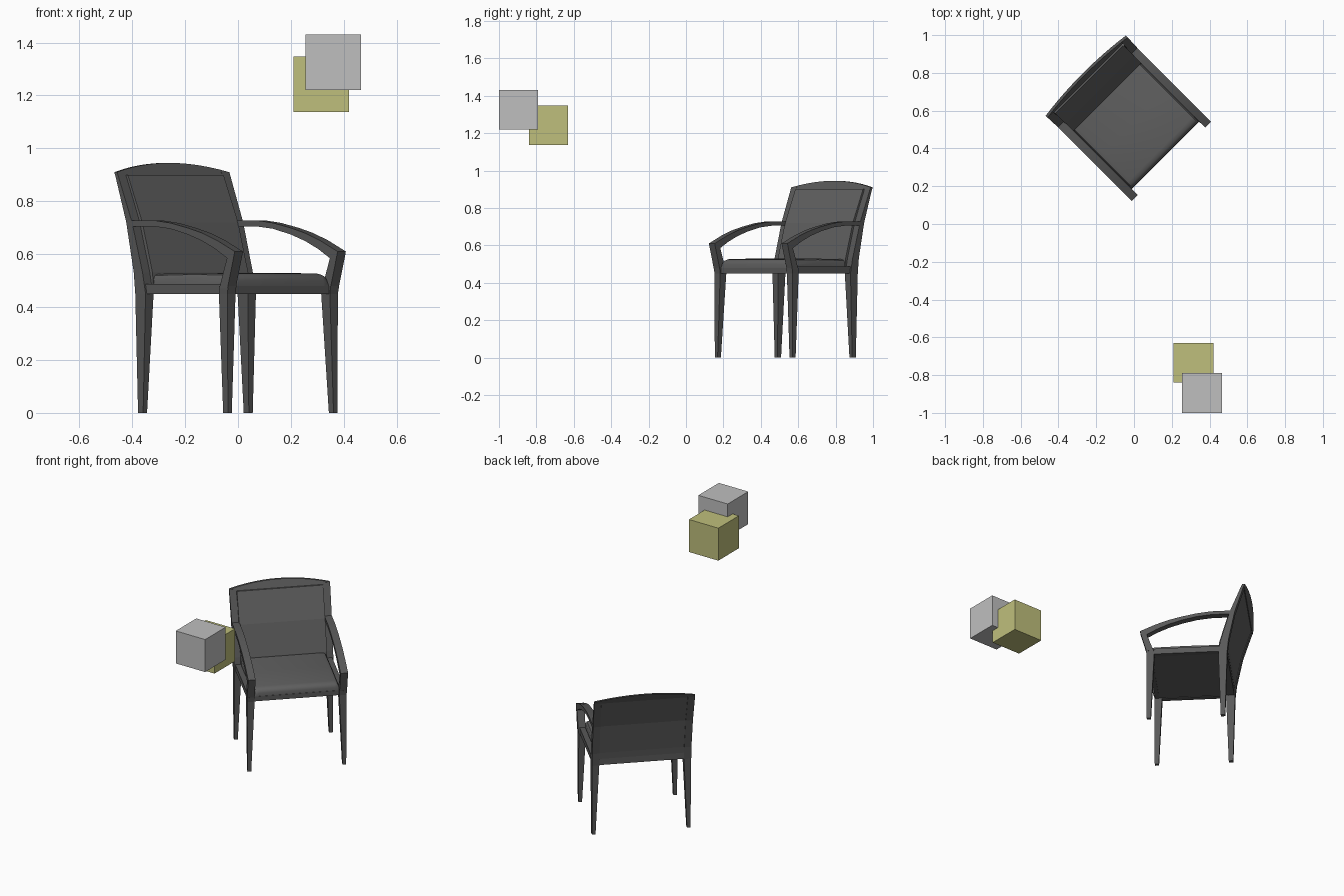
import bpy, bmesh, math
from mathutils import Matrix

if "Cube" in bpy.data.objects:
    bpy.data.objects.remove(bpy.data.objects["Cube"], do_unlink=True)


def material(name, r, g, b):
    m = bpy.data.materials.new(name)
    m.use_nodes = True
    m.diffuse_color = (r, g, b, 1)
    m.node_tree.nodes["Principled BSDF"].inputs["Base Color"].default_value = (r, g, b, 1)
    return m


FRAME = material("dark grey wood", 0.10, 0.10, 0.10)
FABRIC = material("grey fabric", 0.115, 0.115, 0.115)
GREY = material("light grey", 0.52, 0.52, 0.52)
YELLOW = material("dull yellow", 0.52, 0.52, 0.2)

# The chair is turned 45 degrees and stands behind the blocks
PLACE = Matrix.Translation((0.265, 0.265, 0)) @ Matrix.Rotation(math.pi / 4, 4, "Z")


def finish(name, bm, mat, matrix=PLACE, smooth=False):
    bmesh.ops.recalc_face_normals(bm, faces=bm.faces)
    me = bpy.data.meshes.new(name)
    bm.to_mesh(me)
    bm.free()
    me.materials.append(mat)
    ob = bpy.data.objects.new(name, me)
    bpy.context.collection.objects.link(ob)
    ob.matrix_world = matrix
    if smooth:
        bpy.ops.object.select_all(action="DESELECT")
        ob.select_set(True)
        bpy.context.view_layer.objects.active = ob
        bpy.ops.object.shade_smooth_by_angle(angle=math.radians(35))
    return ob


def loft(name, rings, mat, smooth=False):
    """Skin a list of equal rings of points and cap both ends."""
    bm = bmesh.new()
    rows = [[bm.verts.new(p) for p in ring] for ring in rings]
    n = len(rows[0])
    for a, b in zip(rows, rows[1:]):
        for i in range(n):
            j = (i + 1) % n
            bm.faces.new((a[i], a[j], b[j], b[i]))
    bm.faces.new(rows[0])
    bm.faces.new(rows[-1])
    return finish(name, bm, mat, smooth=smooth)


def ring(x0, x1, y0, y1, z):
    return [(x0, y0, z), (x1, y0, z), (x1, y1, z), (x0, y1, z)]


def box(name, x0, x1, y0, y1, z0, z1, mat, matrix=PLACE):
    bm = bmesh.new()
    bmesh.ops.create_cube(bm, size=1)
    for v in bm.verts:
        v.co = ((x0 + x1) / 2 + v.co.x * (x1 - x0),
                (y0 + y1) / 2 + v.co.y * (y1 - y0),
                (z0 + z1) / 2 + v.co.z * (z1 - z0))
    return finish(name, bm, mat, matrix)


# Legs: height, front, back, inner side, outer side
front_leg = [(0, .136, .161, .272, .293), (.45, .136, .182, .252, .295),
             (.48, .131, .178, .252, .297)]
back_post = [(0, .589, .616, .272, .293), (.45, .574, .629, .252, .295),
             (.53, .590, .637, .252, .295), (.72, .644, .675, .254, .297),
             (.91, .721, .735, .258, .300)]
# Arm outline seen from the side: depth, height
arm = [(.134, .47), (.095, .61), (.19, .652), (.27, .68), (.345, .699), (.44, .718),
       (.53, .728), (.66, .728), (.65, .705), (.53, .705), (.44, .696), (.345, .674),
       (.27, .65), (.2, .62), (.137, .585), (.178, .47)]

for s, side in ((-1, "right"), (1, "left")):
    for name, rows in (("front_leg", front_leg), ("back_post", back_post)):
        loft(f"{side}_{name}", [ring(s * a, s * b, y0, y1, z) for z, y0, y1, a, b in rows], FRAME)
    loft(f"{side}_arm", [[(s * x, y, z) for y, z in arm] for x in (.253, .297)], FRAME, True)
    box(f"{side}_rail", *sorted((s * .255, s * .288)), .16, .6, .45, .487, FRAME)

# Rails and the board under the seat
box("front_rail", -.27, .27, .14, .165, .45, .48, FRAME)
box("back_rail", -.26, .26, .585, .625, .45, .50, FRAME)
box("seat_board", -.256, .256, .16, .59, .453, .47, FABRIC)

# Seat cushion with a rounded front and a softly crowned top
profile = [(.142, .47), (.142, .5), (.148, .514), (.16, .523), (.18, .527),
           (.38, .529), (.6, .525), (.6, .47)]
loft("seat_cushion",
     [[(x, y, z - drop if z > .48 else z) for y, z in profile]
      for x, drop in ((-.252, .02), (-.244, .006), (-.225, 0), (.225, 0), (.244, .006), (.252, .02))],
     FABRIC, True)

# Padded back panel
panel = [(.49, .572, .626), (.53, .576, .632), (.72, .630, .670), (.90, .708, .729)]
loft("back_panel", [ring(-.256, .256, y0, y1, z) for z, y0, y1 in panel], FABRIC)

# Arched crest rail that bows back in the middle
crest = []
for i in range(13):
    t = i / 6 - 1
    h = .035 * (1 - t * t)
    b = .02 * (1 - t * t)
    crest.append([(.3 * t, .716, .897), (.3 * t, .722 + b, .91 + h),
                  (.3 * t, .736 + b, .91 + h), (.3 * t, .732, .897)])
loft("crest_rail", crest, FRAME, True)

# Two floating blocks
WORLD = Matrix.Identity(4)
box("yellow_block", .21, .42, -.84, -.63, 1.137, 1.347, YELLOW, WORLD)
box("grey_block", .255, .465, -1.0, -.79, 1.22, 1.43, GREY, WORLD)
